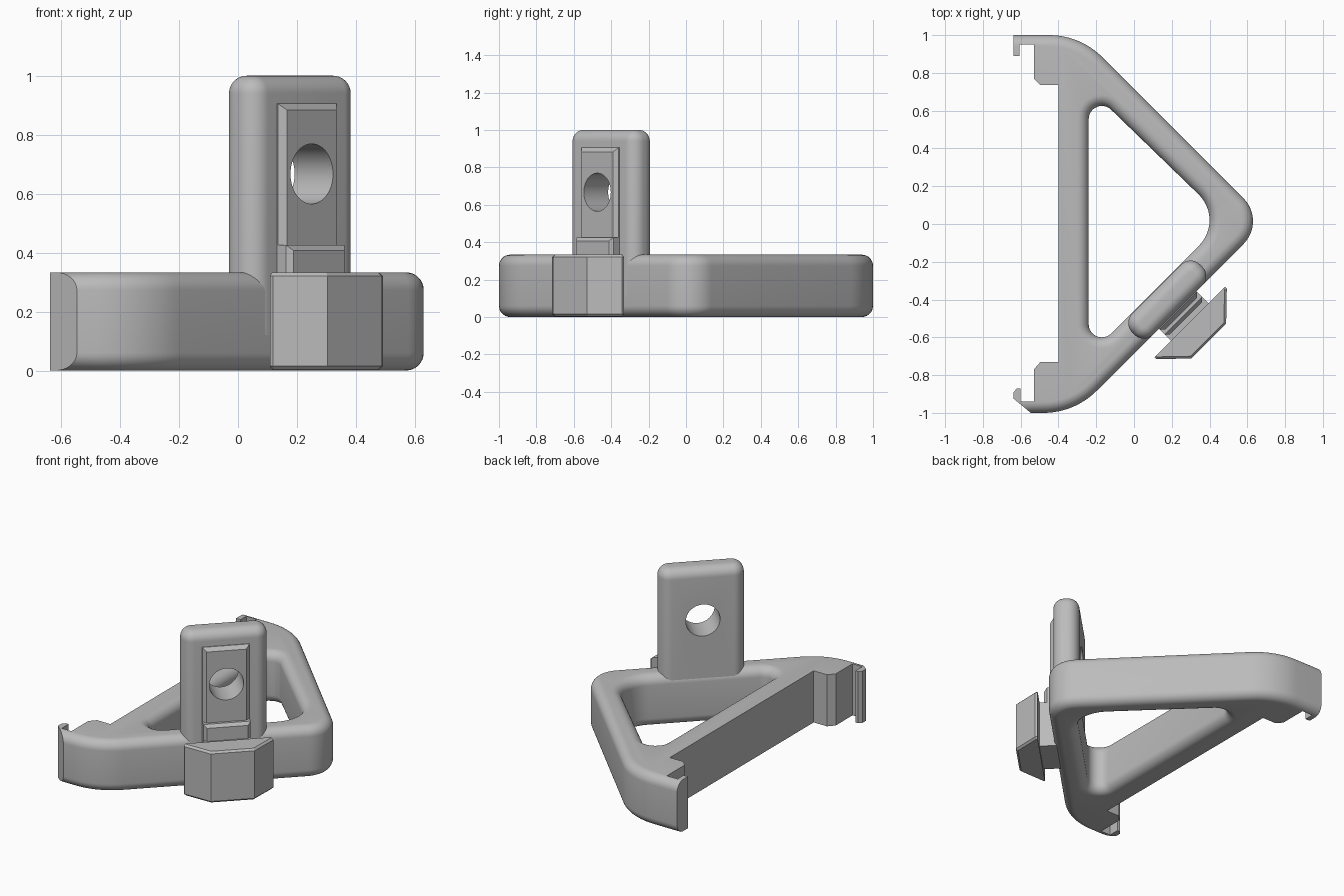
import bpy, bmesh, math
from mathutils import Matrix

old = bpy.data.objects.get("Cube")
if old:
    bpy.data.objects.remove(old, do_unlink=True)

GREY = bpy.data.materials.new("plain_grey")
GREY.use_nodes = True
GREY.diffuse_color = (0.5, 0.5, 0.5, 1)
GREY.node_tree.nodes["Principled BSDF"].inputs["Base Color"].default_value = (0.5, 0.5, 0.5, 1)

H = 0.333          # height of the frame
FILLET = 0.06
# Placement of the diagonal parts: local -y points outward from the slanted arm
MOUNT = Matrix.Translation((0.176, -0.4, 0)) @ Matrix.Rotation(math.pi / 4, 4, "Z")


def finish(name, bm, matrix=None):
    bmesh.ops.recalc_face_normals(bm, faces=bm.faces)
    mesh = bpy.data.meshes.new(name)
    bm.to_mesh(mesh)
    bm.free()
    mesh.materials.append(GREY)
    obj = bpy.data.objects.new(name, mesh)
    bpy.context.scene.collection.objects.link(obj)
    if matrix:
        obj.matrix_world = matrix
    return obj


def rounded_loop(circles, offset, steps=12):
    """Outline wrapped around circles listed counter-clockwise."""
    n = len(circles)
    normals = []
    for i, (x, y, r) in enumerate(circles):
        x2, y2, r2 = circles[(i + 1) % n]
        dx, dy = x2 - x, y2 - y
        normals.append(math.atan2(dy, dx) - math.acos((r - r2) / math.hypot(dx, dy)))
    pts = []
    for i, (x, y, r) in enumerate(circles):
        a = normals[i - 1]
        sweep = (normals[i] - a) % math.tau
        for k in range(steps + 1):
            t = a + sweep * k / steps
            pts.append((x + (r + offset) * math.cos(t), y + (r + offset) * math.sin(t)))
    return pts


def loft(name, circles, levels, matrix=None):
    """Stack of rounded outlines, one per (height, offset) level."""
    bm = bmesh.new()
    rings = [[bm.verts.new((x, y, z)) for x, y in rounded_loop(circles, off)] for z, off in levels]
    for a, b in zip(rings, rings[1:]):
        for i in range(len(a)):
            j = (i + 1) % len(a)
            bm.faces.new((a[i], a[j], b[j], b[i]))
    bm.faces.new(rings[0][::-1])
    bm.faces.new(rings[-1])
    return finish(name, bm, matrix)


def fillet_levels(f, top, sign, steps=8):
    """Quarter-round levels ending at the given top height."""
    angles = [math.pi / 2 * k / steps for k in range(steps + 1)]
    return [(top - f * (1 - math.sin(a)), sign * f * (1 - math.cos(a))) for a in angles]


def both_ends(f, top, sign):
    upper = fillet_levels(f, top, sign)
    return [(top - z, off) for z, off in reversed(upper)] + upper


def prism(name, pts, z0, z1, matrix=None, bevel=0, pick=None):
    bm = bmesh.new()
    base = bm.faces.new([bm.verts.new((x, y, z0)) for x, y in pts])
    top = bmesh.ops.extrude_face_region(bm, geom=[base])["geom"]
    for v in top:
        if isinstance(v, bmesh.types.BMVert):
            v.co.z = z1
    bmesh.ops.recalc_face_normals(bm, faces=bm.faces)
    if bevel:
        edges = [e for e in bm.edges if pick(e)]
        bmesh.ops.bevel(bm, geom=edges, offset=bevel, segments=1, affect="EDGES")
    return finish(name, bm, matrix)


def carve(obj, tool, operation):
    mod = obj.modifiers.new("cut", "BOOLEAN")
    mod.object, mod.operation, mod.solver = tool, operation, "EXACT"
    bpy.context.view_layer.update()
    deps = bpy.context.evaluated_depsgraph_get()
    mesh = bpy.data.meshes.new_from_object(obj.evaluated_get(deps))
    obj.modifiers.clear()
    obj.data = mesh


def rect(x, y0, y1):
    return [(-x, y0), (x, y0), (x, y1), (-x, y1)]


# Triangular frame: rounded body trimmed to the hooked back, then opened up
frame = loft("triangular_frame",
             [(0.459, 0.015, 0.171), (-0.45, 0.6, 0.4), (-1, 0.6, 0.4),
              (-1, -0.6, 0.4), (-0.48, -0.6, 0.4)],
             both_ends(FILLET, H, -1))
hooked_back = prism("hook_trim", [
    (1, 1.1), (-0.637, 1.1), (-0.637, 0.89), (-0.605, 0.89), (-0.605, 0.95),
    (-0.53, 0.95), (-0.53, 0.77), (-0.495, 0.735), (-0.4, 0.735),
    (-0.4, -0.73), (-0.495, -0.73), (-0.53, -0.77), (-0.53, -0.94), (-0.6, -0.94),
    (-0.6, -0.87), (-0.62, -0.87), (-0.637, -0.89), (-0.637, -0.925),
    (-0.48, -1.055), (1, -1.1)], -0.1, H + 0.1)
levels = both_ends(FILLET, H, 1)
opening = loft("opening_cutter",
               [(0.21, 0.02, 0.19), (-0.17, 0.555, 0.07), (-0.17, -0.53, 0.07)],
               [(-0.05, FILLET)] + levels + [(H + 0.05, FILLET)])
carve(frame, hooked_back, "INTERSECT")
carve(frame, opening, "DIFFERENCE")

# Upright post on the slanted arm
post = loft("upright_post",
            [(0.184, 0.009, 0.07), (-0.184, 0.009, 0.07), (-0.184, -0.009, 0.07), (0.184, -0.009, 0.07)],
            [(0.12, 0)] + fillet_levels(FILLET, 1, -1), MOUNT)


def front_edge(y):
    return lambda e: all(abs(v.co.y - y) < 1e-4 for v in e.verts)


# Raised plate and ledge on the outer face of the post
plate = prism("face_plate", rect(0.14, -0.105, -0.04), 0.36, 0.905, MOUNT, 0.022, front_edge(-0.105))
ledge = prism("ledge", rect(0.14, -0.14, -0.04), 0.28, 0.425, MOUNT, 0.018, front_edge(-0.14))

# Round hole through post and plate
bm = bmesh.new()
bmesh.ops.create_cone(bm, cap_ends=True, segments=48, radius1=0.102, radius2=0.102, depth=0.6,
                      matrix=Matrix.Translation((0, 0, 0.667)) @ Matrix.Rotation(math.pi / 2, 4, "X"))
bore = finish("bore_cutter", bm, MOUNT)
carve(post, bore, "DIFFERENCE")
carve(plate, bore, "DIFFERENCE")

# Neck and winged clip in front of the arm
neck = prism("clip_neck", rect(0.14, -0.2, -0.06), 0.02, H - 0.01, MOUNT)
clip = prism("winged_clip",
             [(0.264, -0.168), (-0.264, -0.168), (-0.264, -0.182), (-0.13, -0.311),
              (0.13, -0.311), (0.264, -0.182)], 0.003, H, MOUNT, 0.012,
             lambda e: abs(e.verts[0].co.z - e.verts[1].co.z) < 1e-4
             and min(v.co.y for v in e.verts) < -0.17)

for tool in (hooked_back, opening, bore):
    bpy.data.objects.remove(tool, do_unlink=True)

# Smooth the rounded parts while keeping sharp edges
bpy.ops.object.select_all(action="DESELECT")
for obj in (frame, post, plate):
    obj.select_set(True)
bpy.context.view_layer.objects.active = frame
bpy.ops.object.shade_smooth_by_angle(angle=math.radians(30))
